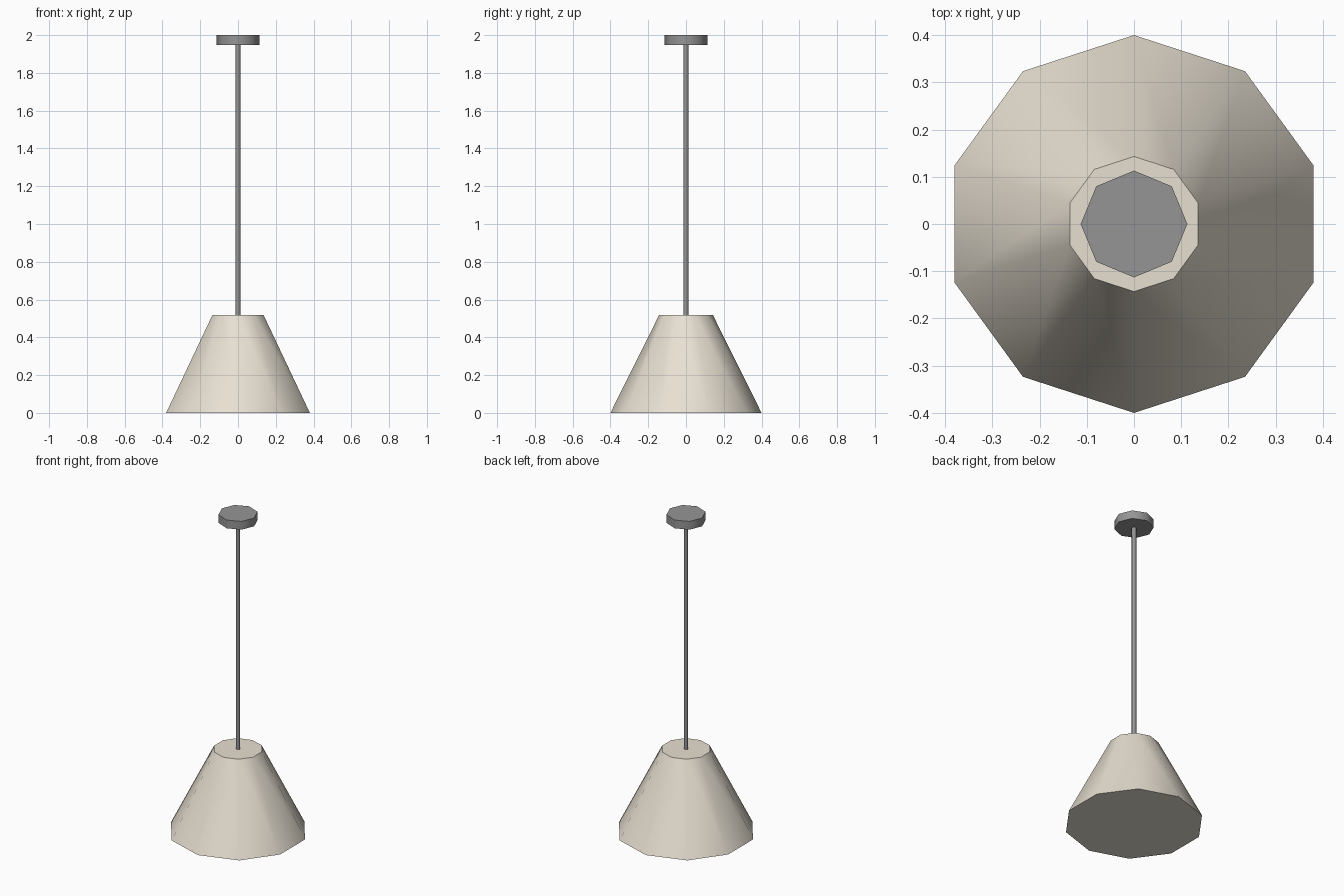
import bpy
import math

if "Cube" in bpy.data.objects:
    bpy.data.objects.remove(bpy.data.objects["Cube"])


def material(name, color):
    m = bpy.data.materials.new(name)
    m.diffuse_color = (*color, 1)
    m.use_nodes = True
    m.node_tree.nodes["Principled BSDF"].inputs["Base Color"].default_value = m.diffuse_color
    return m


def frustum(name, sides, r_bottom, r_top, z0, z1, mat):
    bpy.ops.mesh.primitive_cone_add(vertices=sides, radius1=r_bottom, radius2=r_top,
                                    depth=z1 - z0, location=(0, 0, (z0 + z1) / 2))
    ob = bpy.context.object
    ob.name = name
    ob.data.materials.append(mat)
    # smooth sides, crisp rims
    bpy.ops.object.shade_smooth_by_angle(angle=math.radians(50))
    return ob


cream = material("cream", (0.80, 0.74, 0.64))
dark = material("dark_grey", (0.30, 0.30, 0.30))

# Ten-sided closed shade, hanging rod and eight-sided ceiling plate
frustum("lamp_shade", 10, 0.40, 0.143, 0.0, 0.517, cream)
frustum("hanging_rod", 8, 0.013, 0.013, 0.515, 1.955, dark)
frustum("ceiling_plate", 8, 0.113, 0.113, 1.948, 2.0, dark)
